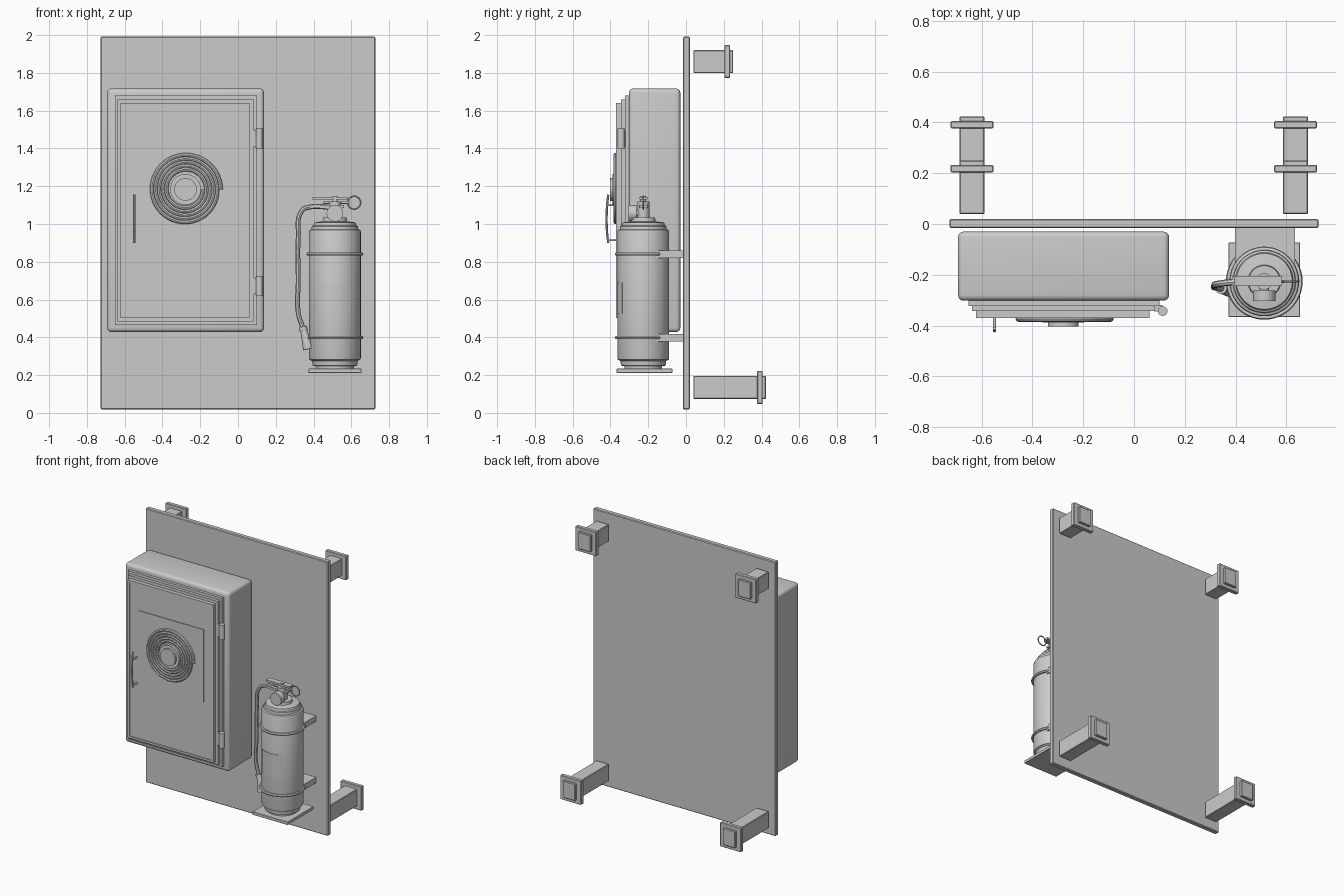
import bpy, bmesh, math
from mathutils import Vector, Matrix

cube = bpy.data.objects.get("Cube")
if cube:
    bpy.data.objects.remove(cube, do_unlink=True)

grey = bpy.data.materials.new("plain_grey")
grey.use_nodes = True
grey.diffuse_color = (0.6, 0.6, 0.6, 1)
grey.node_tree.nodes["Principled BSDF"].inputs["Base Color"].default_value = (0.6, 0.6, 0.6, 1)


def finish(name, bm, smooth=False):
    bmesh.ops.recalc_face_normals(bm, faces=bm.faces[:])
    mesh = bpy.data.meshes.new(name)
    bm.to_mesh(mesh)
    bm.free()
    mesh.materials.append(grey)
    obj = bpy.data.objects.new(name, mesh)
    bpy.context.collection.objects.link(obj)
    if smooth:
        shade(obj)
    return obj


def shade(obj):
    bpy.ops.object.select_all(action='DESELECT')
    obj.select_set(True)
    bpy.context.view_layer.objects.active = obj
    bpy.ops.object.shade_smooth_by_angle(angle=math.radians(35))


def box(name, x, y, z, bevel=0, segments=1, recess=None):
    """Box from (low, high) ranges, optionally with a recessed front face."""
    bm = bmesh.new()
    size = [r[1] - r[0] for r in (x, y, z)]
    mid = [(r[1] + r[0]) / 2 for r in (x, y, z)]
    bmesh.ops.create_cube(bm, size=1, matrix=Matrix.Translation(mid) @ Matrix.Diagonal((*size, 1)))
    if recess:
        bm.normal_update()
        front = [f for f in bm.faces if f.normal.y < -0.9]
        bmesh.ops.inset_region(bm, faces=front, thickness=recess[0])
        drop = bmesh.ops.extrude_discrete_faces(bm, faces=front)["faces"]
        bmesh.ops.translate(bm, verts=drop[0].verts[:], vec=(0, recess[1], 0))
    if bevel:
        bmesh.ops.bevel(bm, geom=bm.edges[:], offset=bevel, segments=segments, profile=0.5, affect='EDGES')
    return finish(name, bm, segments > 1)


def rod(name, start, end, r1, r2=None, sides=24):
    """Cylinder or cone between two points."""
    start, end = Vector(start), Vector(end)
    d = end - start
    bm = bmesh.new()
    m = Matrix.Translation((start + end) / 2) @ d.to_track_quat('Z', 'Y').to_matrix().to_4x4()
    bmesh.ops.create_cone(bm, cap_ends=True, segments=sides, radius1=r1,
                          radius2=r1 if r2 is None else r2, depth=d.length, matrix=m)
    return finish(name, bm, True)


def lathe(name, profile, x, y, sides=48):
    """Spin a (radius, height) profile round a vertical axis."""
    bm = bmesh.new()
    verts = [bm.verts.new((x + r, y, z)) for r, z in profile]
    edges = [bm.edges.new(p) for p in zip(verts, verts[1:])]
    bmesh.ops.spin(bm, geom=verts + edges, cent=(x, y, 0), axis=(0, 0, 1),
                   angle=math.tau, steps=sides, use_duplicate=False)
    bmesh.ops.remove_doubles(bm, verts=bm.verts[:], dist=0.0001)
    return finish(name, bm, True)


def tube(name, points, radius, cyclic=False, bezier=False):
    """Round tube along a path."""
    curve = bpy.data.curves.new(name, 'CURVE')
    curve.dimensions = '3D'
    curve.bevel_depth = radius
    curve.bevel_resolution = 2
    curve.use_fill_caps = True
    if bezier:
        curve.resolution_u = 6
        s = curve.splines.new('BEZIER')
        s.bezier_points.add(len(points) - 1)
        for p, co in zip(s.bezier_points, points):
            p.co = co
            p.handle_left_type = p.handle_right_type = 'AUTO'
    else:
        s = curve.splines.new('POLY')
        s.points.add(len(points) - 1)
        for p, co in zip(s.points, points):
            p.co = (*co, 1)
    s.use_cyclic_u = cyclic
    curve.materials.append(grey)
    obj = bpy.data.objects.new(name, curve)
    bpy.context.collection.objects.link(obj)
    bpy.ops.object.select_all(action='DESELECT')
    obj.select_set(True)
    bpy.context.view_layer.objects.active = obj
    bpy.ops.object.convert(target='MESH')
    shade(bpy.context.object)


def circle(cx, y, cz, r, n=32):
    return [(cx + r * math.cos(math.tau * i / n), y, cz + r * math.sin(math.tau * i / n)) for i in range(n)]


# Backing board
box("back_board", (-.727, .727), (-.016, .02), (.018, 1.992), .005)

# Four stand-off legs with square end plates
for side, cx in (("right", -.638), ("left", .636)):
    for level, cz, end in (("upper", 1.86, .25), ("lower", .135, .423)):
        tag = f"{level}_{side}"
        box(f"{tag}_leg", (cx - .05, cx + .05), (.039, end), (cz - .061, cz + .061), .004)
        box(f"{tag}_leg_plate", (cx - .084, cx + .084), (end - .047, end - .017), (cz - .087, cz + .087), .004)

# Cabinet with stepped door
box("cabinet", (-.693, .138), (-.302, -.03), (.428, 1.717), .022, 4)
box("door_seal", (-.652, .10), (-.322, -.295), (.466, 1.68))
box("door_step", (-.637, .082), (-.343, -.315), (.484, 1.66))
box("door", (-.622, .062), (-.37, -.335), (.503, 1.64), recess=(.021, .006))
box("reel_plate", (-.537, -.016), (-.369, -.36), (.92, 1.44))

# Coiled hose on the door, with hub
hx, hz = -.278, 1.183
coil = []
for i in range(241):
    a, r = math.tau * i / 48, .187 - .095 * i / 240
    coil.append((hx + r * math.cos(a), -.374, hz + r * math.sin(a)))
tube("coiled_hose", coil, .011)
rod("hose_reel_rim", (hx, -.365, hz), (hx, -.388, hz), .082, sides=32)
rod("hose_reel_hub", (hx, -.38, hz), (hx, -.403, hz), .06, sides=32)

# Door handle and its posts
tube("door_handle", [(-.549, -.412, 1.155), (-.549, -.419, 1.08), (-.549, -.419, .97), (-.549, -.412, .9)],
     .006, bezier=True)
for z in (1.10, .915):
    rod("handle_post", (-.549, -.36, z), (-.549, -.417, z), .006, sides=12)

# Hinges
for z in (.62, 1.40):
    rod("hinge", (.113, -.343, z), (.113, -.343, z + .105), .019, sides=20)
    box("hinge_leaf", (.08, .113), (-.345, -.318), (z + .01, z + .095))

# Extinguisher support plate and wall brackets
ex, ey = .513, -.226
box("support_plate", (.373, .653), (-.367, -.072), (.212, .234), .002)
for z in (.398, .84):
    box("wall_bracket", (.397, .633), (-.155, -.015), (z - .02, z + .02))
    lathe("strap", [(.134, z - .008), (.147, z - .008), (.151, z), (.147, z + .008), (.134, z + .008)], ex, ey)

# Cylinder body
lathe("extinguisher_body", [(0, .232), (.10, .232), (.10, .248), (.118, .25), (.121, .275), (.135, .282),
                            (.137, .29), (.137, .96), (.134, .968), (.124, .972), (.122, .988), (.114, .992),
                            (.11, 1.008), (.065, 1.014), (.062, 1.034), (0, 1.034)], ex, ey)

# Label wrapped on the front of the body
bm = bmesh.new()
reach = math.asin(.0825 / .139)
cols = []
for i in range(13):
    a = -reach + 2 * reach * i / 12
    cols.append([bm.verts.new((ex + r * math.sin(a), ey - r * math.cos(a), z))
                 for r, z in ((.134, .527), (.14, .527), (.14, .69), (.134, .69))])
for a, b in zip(cols, cols[1:]):
    for k in range(4):
        bm.faces.new((a[k], a[(k + 1) % 4], b[(k + 1) % 4], b[k]))
bm.faces.new(cols[0])
bm.faces.new(cols[-1])
finish("label", bm, True)

# Valve, gauge, levers
rod("valve", (ex, ey, 1.03), (ex, ey, 1.12), .032)
rod("valve_stem", (ex, ey, 1.11), (ex, ey, 1.148), .014, sides=16)
rod("gauge_neck", (ex, ey, 1.057), (ex, -.27, 1.057), .018, sides=16)
rod("gauge", (ex, -.262, 1.057), (ex, -.304, 1.057), .044, sides=28)
box("carry_handle", (.385, .56), (-.245, -.205), (1.085, 1.1))
box("squeeze_lever", (.395, .583), (-.245, -.205), (1.13, 1.144))

# Safety pin and ring
rod("safety_pin", (.45, ey, 1.113), (.59, ey, 1.113), .006, sides=12)
tube("pin_ring", circle(.615, ey, 1.113, .034), .004, cyclic=True)

# Discharge hose and nozzle
tube("discharge_hose", [(.49, -.228, 1.088), (.38, -.23, 1.09), (.338, -.235, 1.07), (.319, -.24, .93),
                        (.319, -.245, .7), (.319, -.25, .53), (.347, -.255, .44)], .013, bezier=True)
rod("nozzle", (.345, -.254, .45), (.372, -.258, .338), .017, .028)
rod("nozzle_collar", (.343, -.254, .456), (.348, -.255, .436), .022)
